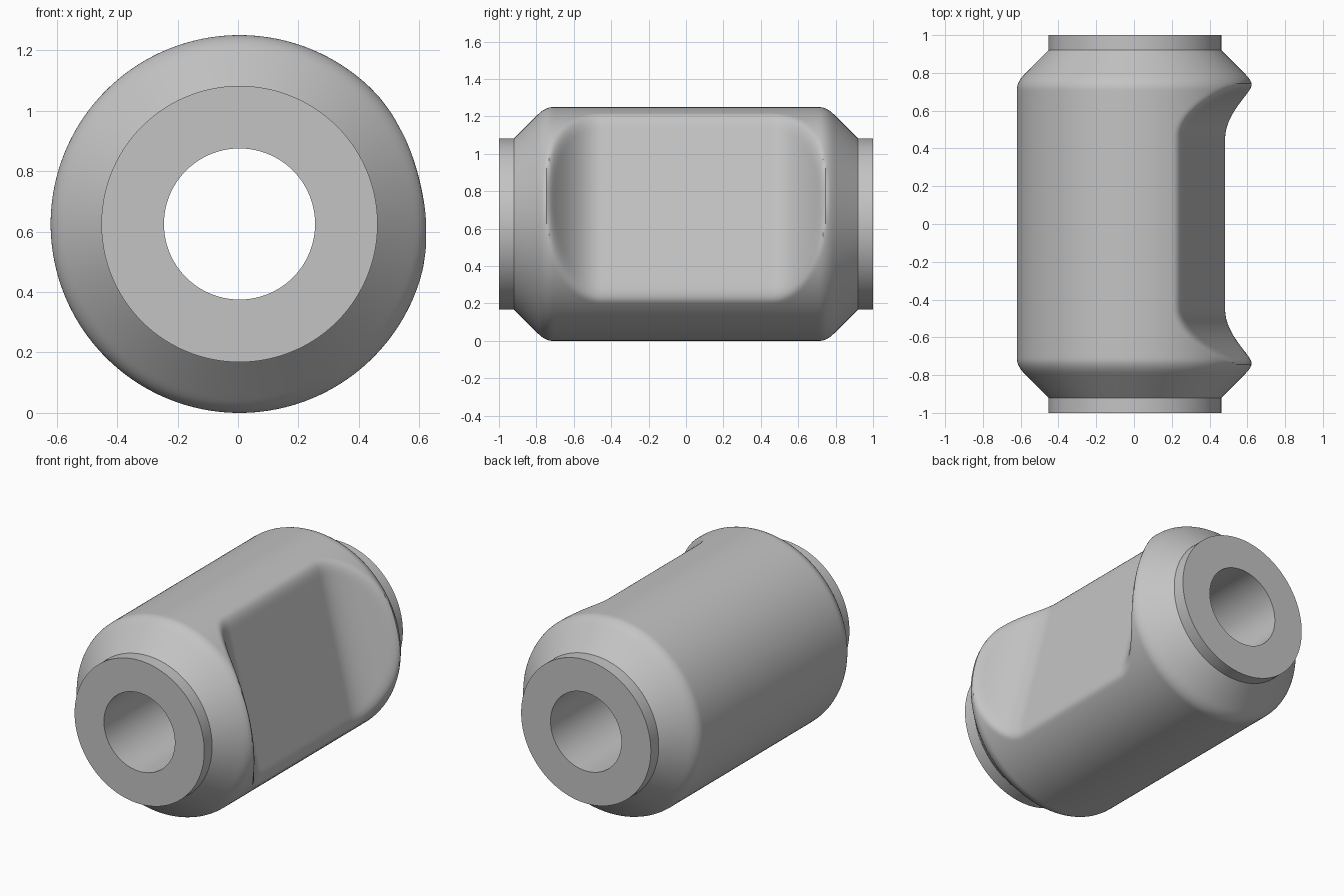
import bpy, bmesh
from math import sin, cos, tau, radians, inf

if "Cube" in bpy.data.objects:
    bpy.data.objects.remove(bpy.data.objects["Cube"])

SEGMENTS = 256
BODY_R, COLLAR_R, HOLE_R = 0.625, 0.457, 0.25
SHOULDER_Y, END_Y = 0.92, 1.0
AXIS_X, AXIS_Z = 0.005, 0.625
FLAT_ANGLE = radians(14.3)
FLAT_DEPTH, FLAT_HALF = 0.375, 0.45


def round_min(a, b, k):
    """Smaller of two values, with a rounded transition of width k."""
    if b == inf:
        return a
    return min(a, b) - max(k - abs(a - b), 0) ** 2 / (4 * k)


def body_radius(y, angle):
    """Chamfered barrel, trimmed by a tilted flat with swept-up ends."""
    y = abs(y)
    barrel = round_min(BODY_R, COLLAR_R + SHOULDER_Y - y, 0.04)
    facing = cos(angle - FLAT_ANGLE)
    depth = FLAT_DEPTH + 3.0 * max(y - FLAT_HALF, 0) ** 2
    return round_min(barrel, depth / facing if facing > 0.05 else inf, 0.05)


bm = bmesh.new()


def add_ring(y, radius):
    ring = []
    for i in range(SEGMENTS):
        a = tau * i / SEGMENTS
        r = radius(y, a) if callable(radius) else radius
        ring.append(bm.verts.new((AXIS_X + r * cos(a), y, AXIS_Z + r * sin(a))))
    return ring


# Barrel stations, closely spaced only along the curved ends
half = [0.42 + (SHOULDER_Y - 0.42) * i / 40 for i in range(41)]
stations = [-y for y in reversed(half)] + [0] + half
rings = [add_ring(y, body_radius) for y in stations]

# Collars, end faces and through hole close the loop of rings
for y, r in ((END_Y, COLLAR_R), (END_Y, HOLE_R), (-END_Y, HOLE_R), (-END_Y, COLLAR_R)):
    rings.append(add_ring(y, r))

for k, ring in enumerate(rings):
    after = rings[(k + 1) % len(rings)]
    for i in range(SEGMENTS):
        j = (i + 1) % SEGMENTS
        bm.faces.new((ring[i], ring[j], after[j], after[i]))
bmesh.ops.recalc_face_normals(bm, faces=bm.faces[:])

mesh = bpy.data.meshes.new("flatted_bushing")
bm.to_mesh(mesh)
bm.free()
bushing = bpy.data.objects.new("flatted_bushing", mesh)
bpy.context.collection.objects.link(bushing)

# Plain grey material
grey = bpy.data.materials.new("light_grey")
grey.use_nodes = True
colour = (0.55, 0.55, 0.55, 1)
grey.diffuse_color = colour
grey.node_tree.nodes["Principled BSDF"].inputs["Base Color"].default_value = colour
mesh.materials.append(grey)

# Smooth shading with crisp collar and hole edges
bpy.ops.object.select_all(action='DESELECT')
bushing.select_set(True)
bpy.context.view_layer.objects.active = bushing
bpy.ops.object.shade_smooth_by_angle(angle=radians(30))
